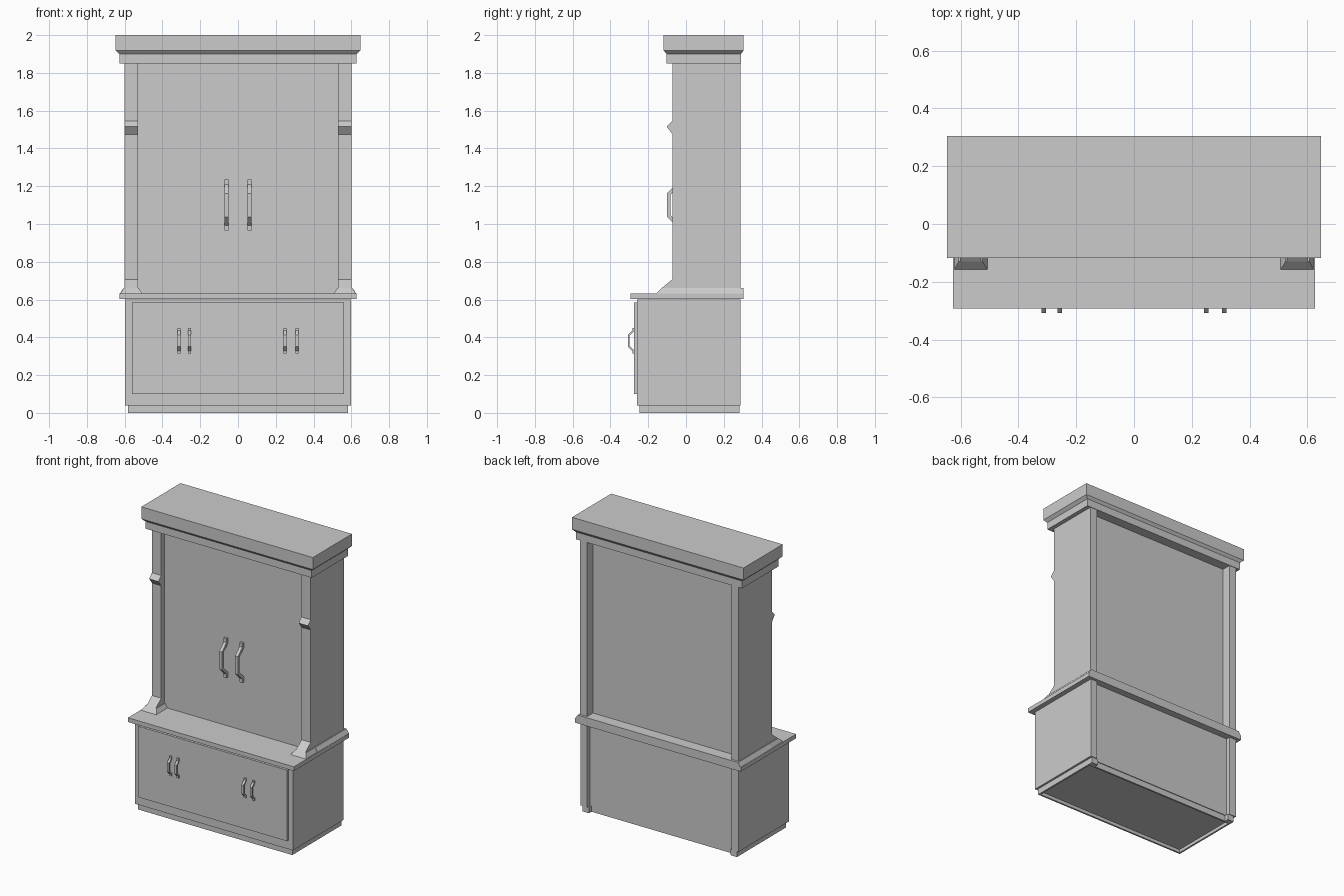
import bpy

if "Cube" in bpy.data.objects:
    bpy.data.objects.remove(bpy.data.objects["Cube"])


def mesh_object(name, verts, faces):
    me = bpy.data.meshes.new(name)
    me.from_pydata(verts, [], faces)
    me.update()
    ob = bpy.data.objects.new(name, me)
    bpy.context.collection.objects.link(ob)
    return ob


def loft(name, sections):
    """Stack of rectangles (x0, x1, y0, y1, z) joined into one closed solid."""
    verts, faces = [], [(3, 2, 1, 0)]
    for x0, x1, y0, y1, z in sections:
        verts += [(x0, y0, z), (x1, y0, z), (x1, y1, z), (x0, y1, z)]
    for s in range(len(sections) - 1):
        for i in range(4):
            a, b = 4 * s + i, 4 * s + (i + 1) % 4
            faces.append((a, b, b + 4, a + 4))
    n = len(verts)
    faces.append((n - 4, n - 3, n - 2, n - 1))
    return mesh_object(name, verts, faces)


def box(name, x0, x1, y0, y1, z0, z1):
    return loft(name, [(x0, x1, y0, y1, z0), (x0, x1, y0, y1, z1)])


def mirror_x(ob):
    ob.modifiers.new("mirror", 'MIRROR').use_axis[0] = True
    return ob


def handle(name, x, y, z, s):
    """Bent bar handle; y is the door surface, s scales the profile."""
    outer = [(0, .135), (.018, .135), (.018, .108), (.065, .062)]
    inner = [(0, .105), (.002, .100), (.004, .097), (.047, .053)]
    outer += [(d, -h) for d, h in reversed(outer)]
    inner += [(d, -h) for d, h in reversed(inner)]
    w, verts, faces = .0105 * (s + 1) / 2, [], []
    for (d, h), (e, k) in zip(outer, inner):
        o, i = (y - d * s, z + h * s), (y - e * s, z + k * s)
        verts += [(x - w, *o), (x + w, *o), (x + w, *i), (x - w, *i)]
    for r in range(len(outer) - 1):
        for i in range(4):
            a, b = 4 * r + i, 4 * r + (i + 1) % 4
            faces.append((b, a, a + 4, b + 4))
    n = len(verts)
    faces += [(0, 1, 2, 3), (n - 1, n - 2, n - 3, n - 4)]
    return mesh_object(name, verts, faces)


# Hollow plinth, inset at the back between its corner posts
box("plinth_front", -.583, .583, -.247, -.235, 0, .04)
mirror_x(box("plinth_side", .571, .583, -.235, .283, 0, .04))
box("plinth_back", -.571, .571, .243, .255, 0, .04)
mirror_x(box("plinth_post", .535, .571, .255, .283, 0, .04))
box("bottom_board", -.571, .571, -.235, .243, .022, .04)

# Lower cabinet with back posts and raised door panel
box("lower_cabinet", -.597, .597, -.26, .26, .04, .60)
mirror_x(box("lower_back_post", .545, .597, .26, .288, .04, .60))
box("lower_door_panel", -.562, .562, -.275, -.26, .10, .585)

# Countertop and the skirting under the upper cabinet
box("countertop", -.627, .627, -.293, .304, .603, .632)
loft("upper_skirting", [(-.625, .625, -.034, .304, .632),
                        (-.607, .607, -.034, .304, .66)])

# Upper cabinet with deeper recessed back
box("upper_cabinet", -.60, .60, -.036, .225, .66, 1.85)
box("door_foot", -.53, .53, -.036, -.03, .632, .66)
mirror_x(box("upper_back_post", .545, .60, .225, .288, .66, 1.85))

# Front columns with flared feet and pointed ledges
mirror_x(box("column", .53, .60, -.072, -.036, .66, 1.85))
mirror_x(loft("column_foot", [(.508, .622, -.157, -.034, .632),
                              (.525, .607, -.13, -.034, .66),
                              (.53, .60, -.13, -.036, .66),
                              (.53, .60, -.072, -.036, .707)]))
mirror_x(loft("column_ledge", [(.53, .60, -.072, -.06, 1.475),
                               (.53, .60, -.102, -.06, 1.515),
                               (.53, .60, -.072, -.06, 1.545)]))

# Crown moulding
loft("crown", [(-.628, .628, -.102, .291, 1.85),
               (-.628, .628, -.102, .291, 1.90),
               (-.648, .648, -.118, .305, 1.918),
               (-.648, .648, -.118, .305, 2.0)])

# Door handles
for x in (-.06, .06):
    handle("upper_handle", x, -.036, 1.10, 1)
for x in (-.313, -.257, .25, .313):
    handle("lower_handle", x, -.275, .382, .5)
